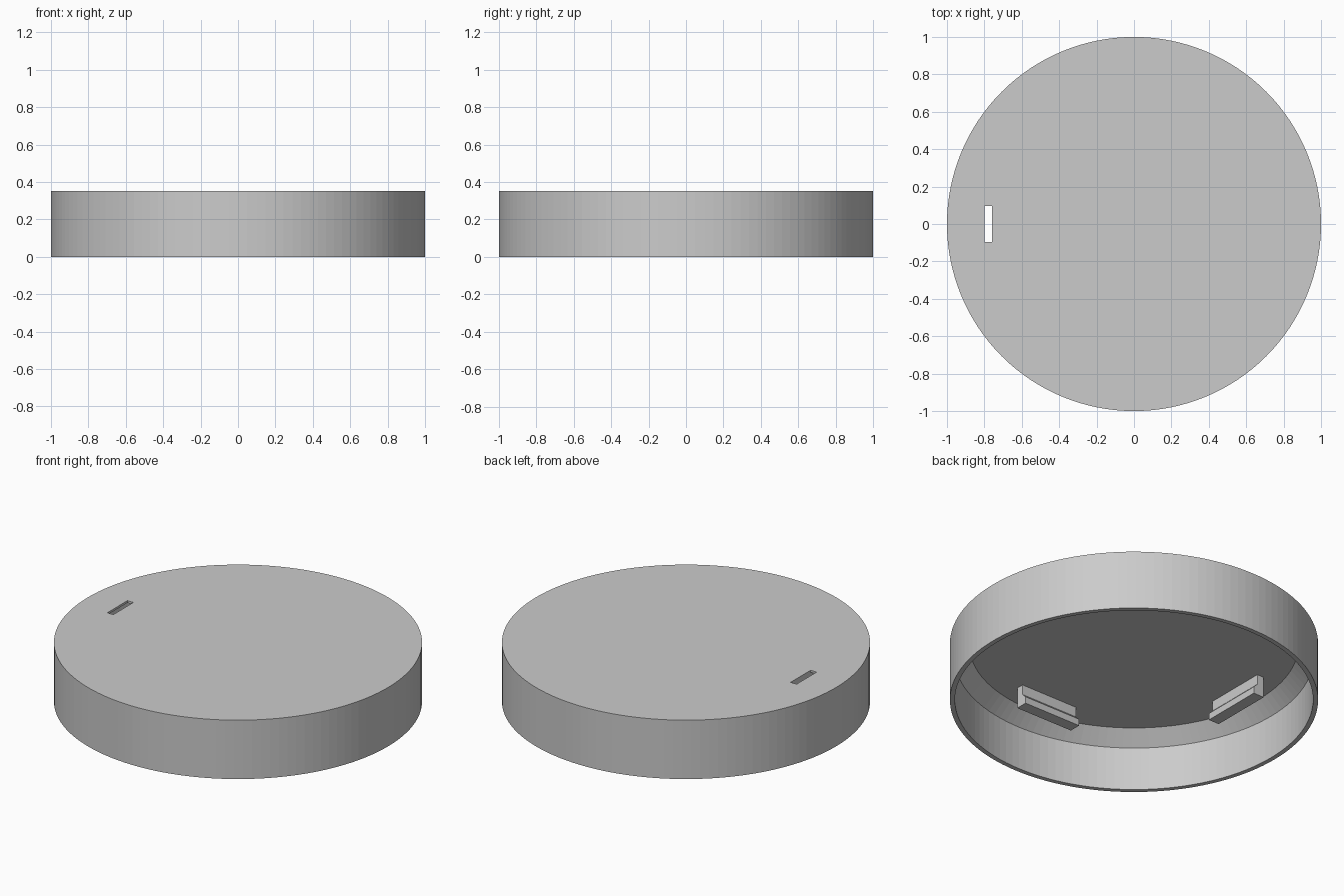
import bpy, bmesh, math
from mathutils import Matrix

if "Cube" in bpy.data.objects:
    bpy.data.objects.remove(bpy.data.objects["Cube"], do_unlink=True)

SEGMENTS = 128
HEIGHT = 0.353
CEILING = 0.34

grey = bpy.data.materials.new("plain_grey")
grey.use_nodes = True
colour = (0.6, 0.6, 0.6, 1)
grey.diffuse_color = colour
grey.node_tree.nodes["Principled BSDF"].inputs["Base Color"].default_value = colour


def finish(name, bm):
    bmesh.ops.recalc_face_normals(bm, faces=bm.faces)
    mesh = bpy.data.meshes.new(name)
    bm.to_mesh(mesh)
    bm.free()
    mesh.materials.append(grey)
    obj = bpy.data.objects.new(name, mesh)
    bpy.context.collection.objects.link(obj)
    return obj


def lathe(name, profile):
    """Turn an (r, z) profile around the z axis."""
    bm = bmesh.new()
    verts = [bm.verts.new((r, 0, z)) for r, z in profile]
    edges = [bm.edges.new(pair) for pair in zip(verts, verts[1:])]
    bmesh.ops.spin(bm, geom=verts + edges, cent=(0, 0, 0), axis=(0, 0, 1),
                   angle=math.tau, steps=SEGMENTS)
    bmesh.ops.remove_doubles(bm, verts=bm.verts, dist=0.0005)
    return finish(name, bm)


def clip(name, turn):
    """Extrude the hooked clip section along y, then turn it about z."""
    section = [(-0.76, CEILING + 0.005), (-0.76, 0.215), (-0.69, 0.215),
               (-0.69, 0.255), (-0.715, 0.28), (-0.715, CEILING + 0.005)]
    bm = bmesh.new()
    face = bm.faces.new([bm.verts.new((x, -0.19, z)) for x, z in section])
    side = bmesh.ops.extrude_face_region(bm, geom=[face])["geom"]
    moved = [v for v in side if isinstance(v, bmesh.types.BMVert)]
    bmesh.ops.translate(bm, verts=moved, vec=(0, 0.38, 0))
    bm.transform(Matrix.Rotation(turn, 4, "Z"))
    return finish(name, bm)


# Hollow lid: thin top, thin wall and a sloped inner corner
lid = lathe("lid", [(0, HEIGHT), (1, HEIGHT), (1, 0), (0.973, 0),
                    (0.973, 0.26), (0.893, CEILING), (0, CEILING)])

# Slot through the top, just behind the side clip
bm = bmesh.new()
bmesh.ops.create_cube(bm, size=1, matrix=Matrix.Translation((-0.78, 0, HEIGHT))
                      @ Matrix.Diagonal((0.04, 0.19, 0.1, 1)))
cutter = finish("slot_cutter", bm)
cutter.hide_render = True
cut = lid.modifiers.new("slot", "BOOLEAN")
cut.operation = "DIFFERENCE"
cut.solver = "EXACT"
cut.object = cutter
bpy.context.view_layer.objects.active = lid
lid.select_set(True)
bpy.ops.object.modifier_apply(modifier=cut.name)
bpy.data.objects.remove(cutter, do_unlink=True)

# Hooked clips under the top
for label, degrees in (("right", 0), ("front", 90), ("back", -90)):
    clip(label + "_clip", math.radians(degrees))
